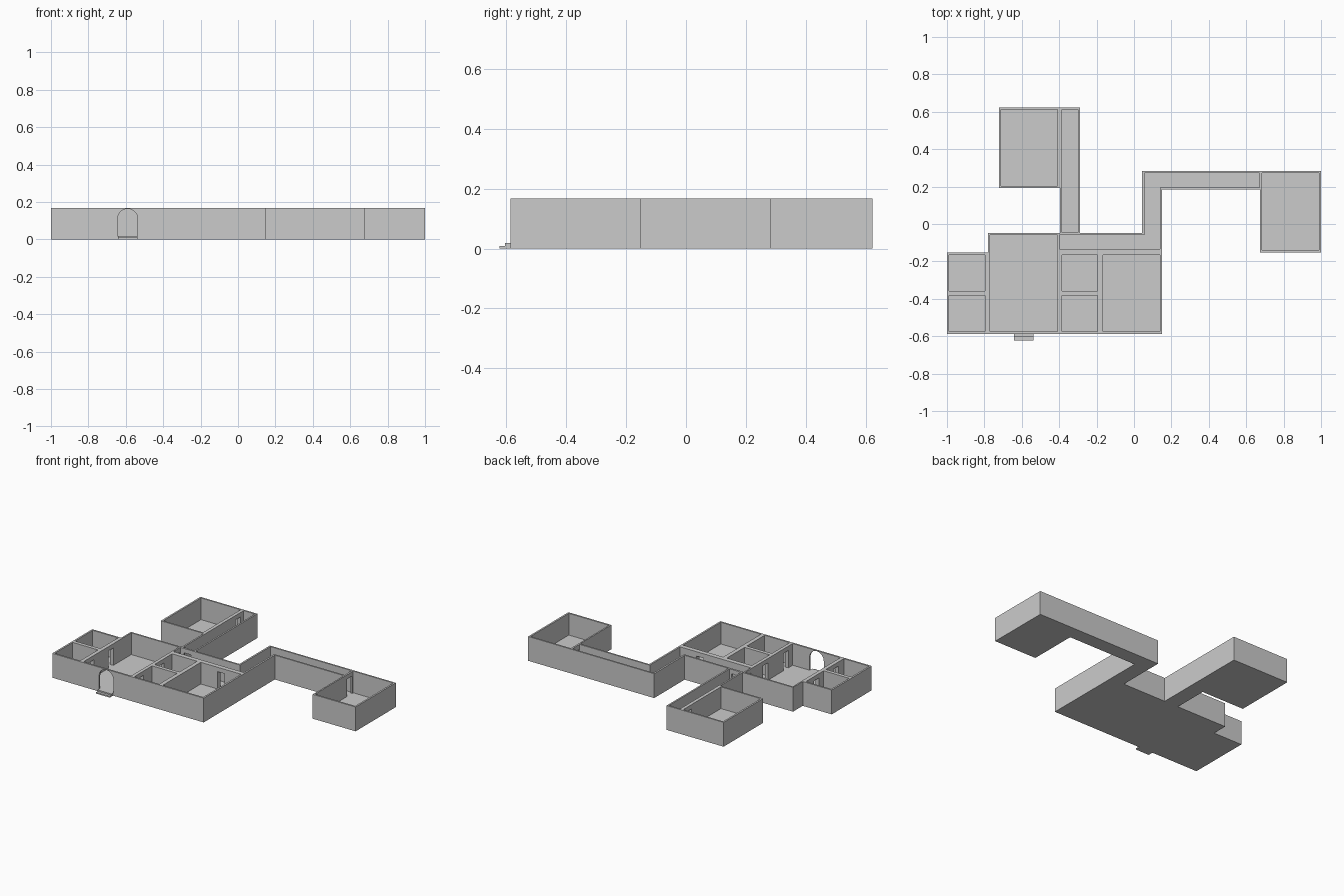
import bpy, bmesh, math

if "Cube" in bpy.data.objects:
    bpy.data.objects.remove(bpy.data.objects["Cube"])

FLOOR, TOP, DOOR_TOP = 0.018, 0.167, 0.137


def prism(name, outline, z0, z1):
    """Extrude a 2D outline from z0 to z1."""
    bm = bmesh.new()
    face = bm.faces.new([bm.verts.new((x, y, z0)) for x, y in outline])
    up = bmesh.ops.extrude_face_region(bm, geom=[face])["geom"]
    verts = [v for v in up if isinstance(v, bmesh.types.BMVert)]
    bmesh.ops.translate(bm, verts=verts, vec=(0, 0, z1 - z0))
    bmesh.ops.recalc_face_normals(bm, faces=bm.faces)
    me = bpy.data.meshes.new(name)
    bm.to_mesh(me)
    bm.free()
    ob = bpy.data.objects.new(name, me)
    bpy.context.collection.objects.link(ob)
    return ob


def rect(x0, x1, y0, y1):
    return [(x0, y0), (x1, y0), (x1, y1), (x0, y1)]


def cut(target, cutter):
    """Subtract a cutter and remove it."""
    mod = target.modifiers.new("cut", "BOOLEAN")
    mod.operation, mod.solver, mod.object = "DIFFERENCE", "EXACT", cutter
    bpy.context.view_layer.objects.active = target
    bpy.ops.object.modifier_apply(modifier=mod.name)
    bpy.data.objects.remove(cutter)


# Solid footprint of house, corridors and wings
building = prism("building_shell", [
    (-1, -.587), (.15, -.587), (.15, .185), (.674, .185), (.674, -.152),
    (1, -.152), (1, .284), (.043, .284), (.043, -.047), (-.289, -.047),
    (-.289, .623), (-.722, .623), (-.722, .193), (-.396, .193),
    (-.396, -.047), (-.78, -.047), (-.78, -.153), (-1, -.153)], 0, TOP)

# Open-topped rooms
rooms = [
    rect(-.988, -.796, -.357, -.165), rect(-.988, -.796, -.575, -.382),
    rect(-.770, -.408, -.575, -.058),
    rect(-.385, -.195, -.357, -.165), rect(-.385, -.195, -.575, -.382),
    rect(-.167, .138, -.575, -.165),
    rect(.684, .988, -.140, .273),
    rect(-.385, -.300, -.045, .612), rect(-.710, -.408, .204, .612),
    # bent east corridor
    [(-.398, -.133), (.138, -.133), (.138, .196), (.672, .196),
     (.672, .273), (.055, .273), (.055, -.058), (-.398, -.058)],
]
for r in rooms:
    cut(building, prism("room_cutter", r, FLOOR, 0.3))

# Inner doorways: centre x, centre y, wall direction
doors = [(-.783, -.28, "x"), (-.783, -.49, "x"), (-.396, -.28, "x"),
         (-.396, -.50, "x"), (-.403, -.095, "x"), (-.397, .55, "x"),
         (.678, .235, "x"), (-.013, -.149, "y"), (-.343, -.051, "y")]
for x, y, d in doors:
    hx, hy = (.02, .027) if d == "x" else (.027, .023)
    cut(building, prism("door_cutter", rect(x - hx, x + hx, y - hy, y + hy),
                        FLOOR, DOOR_TOP))

# Arched front entrance: profile drawn in x/z, then stood up
R, CX = 0.054, -0.59
arch = [(CX - R, FLOOR), (CX + R, FLOOR)]
arch += [(CX + R * math.cos(a), 0.109 + R * math.sin(a))
         for a in (math.pi * i / 20 for i in range(21))]
entrance = prism("entrance_cutter", arch, 0, 0.04)
for v in entrance.data.vertices:
    v.co = (v.co.x, -0.565 - v.co.z, v.co.y)
entrance.data.flip_normals()
bm = bmesh.new()
bm.from_mesh(entrance.data)
bmesh.ops.recalc_face_normals(bm, faces=bm.faces)
bm.to_mesh(entrance.data)
bm.free()
cut(building, entrance)

# Two entrance steps
prism("lower_step", rect(CX - .052, CX + .052, -.623, -.605), 0, .009)
prism("upper_step", rect(CX - .052, CX + .052, -.605, -.587), 0, .018)
